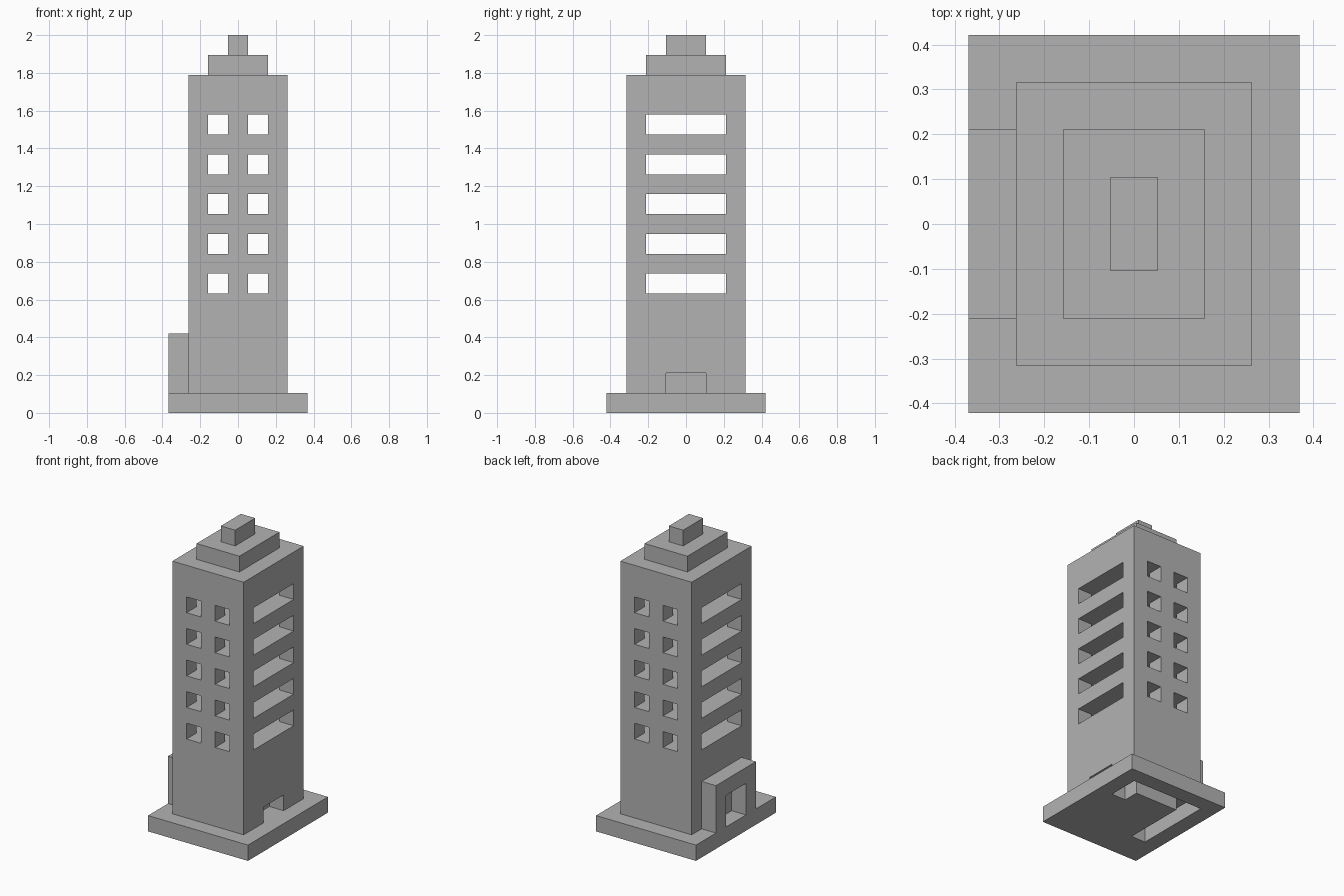
import bpy, bmesh

cube = bpy.data.objects.get("Cube")
if cube:
    bpy.data.objects.remove(cube, do_unlink=True)

U = 2 / 19  # one building module

grey = bpy.data.materials.new("concrete_grey")
grey.use_nodes = True
COLOUR = (0.45, 0.45, 0.45, 1)
grey.diffuse_color = COLOUR
grey.node_tree.nodes["Principled BSDF"].inputs["Base Color"].default_value = COLOUR


def prism(name, outline, spans):
    """Extrude a plan outline over each (bottom, top) span, in modules."""
    bm = bmesh.new()
    for z0, z1 in spans:
        low = [bm.verts.new((x * U, y * U, z0 * U)) for x, y in outline]
        high = [bm.verts.new((x * U, y * U, z1 * U)) for x, y in outline]
        bm.faces.new(low[::-1])
        bm.faces.new(high)
        for i in range(len(low)):
            j = (i + 1) % len(low)
            bm.faces.new((low[i], low[j], high[j], high[i]))
    bmesh.ops.recalc_face_normals(bm, faces=bm.faces)
    mesh = bpy.data.meshes.new(name)
    bm.to_mesh(mesh)
    bm.free()
    mesh.materials.append(grey)
    obj = bpy.data.objects.new(name, mesh)
    bpy.context.collection.objects.link(obj)
    return obj


def rect(x0, x1, y):
    return [(x0, -y), (x1, -y), (x1, y), (x0, y)]


def cut(obj, cutter):
    """Subtract the cutter, bake the result and discard the cutter."""
    mod = obj.modifiers.new("opening", "BOOLEAN")
    mod.operation = "DIFFERENCE"
    mod.solver = "EXACT"
    mod.object = cutter
    graph = bpy.context.evaluated_depsgraph_get()
    mesh = bpy.data.meshes.new_from_object(obj.evaluated_get(graph))
    obj.modifiers.clear()
    obj.data = mesh
    bpy.data.objects.remove(cutter, do_unlink=True)


# Base slab with the open wall channel in its underside
base = prism("base_slab", rect(-3.5, 3.5, 4), [(0, 1)])
channel = [(2.5, 1), (2.5, 3), (-2.5, 3), (-2.5, -2),
           (-1.5, -2), (-1.5, 2), (1.5, 2), (1.5, 1)]
cut(base, prism("channel_cutter", channel, [(-1, 2)]))

# Tower with five open window storeys and a recessed side door
tower = prism("tower", rect(-2.5, 2.5, 3), [(1, 17)])
quarter = [(4, 2), (1.5, 2), (1.5, 4), (0.5, 4), (0.5, 2)]
half = quarter + [(-x, y) for x, y in reversed(quarter)]
windows = half + [(x, -y) for x, y in reversed(half)]
cut(tower, prism("window_cutter", windows, [(z, z + 1) for z in range(6, 15, 2)]))
cut(tower, prism("door_cutter", rect(1.5, 4, 1), [(0, 2)]))

# Entrance porch on the other side
porch = prism("entrance_porch", rect(-3.5, -2.5, 2), [(1, 4)])
cut(porch, prism("porch_cutter", rect(-5, -1, 1), [(0, 3)]))

# Stepped roof
prism("roof_tier", rect(-1.5, 1.5, 2), [(17, 18)])
prism("roof_cap", rect(-0.5, 0.5, 1), [(18, 19)])
